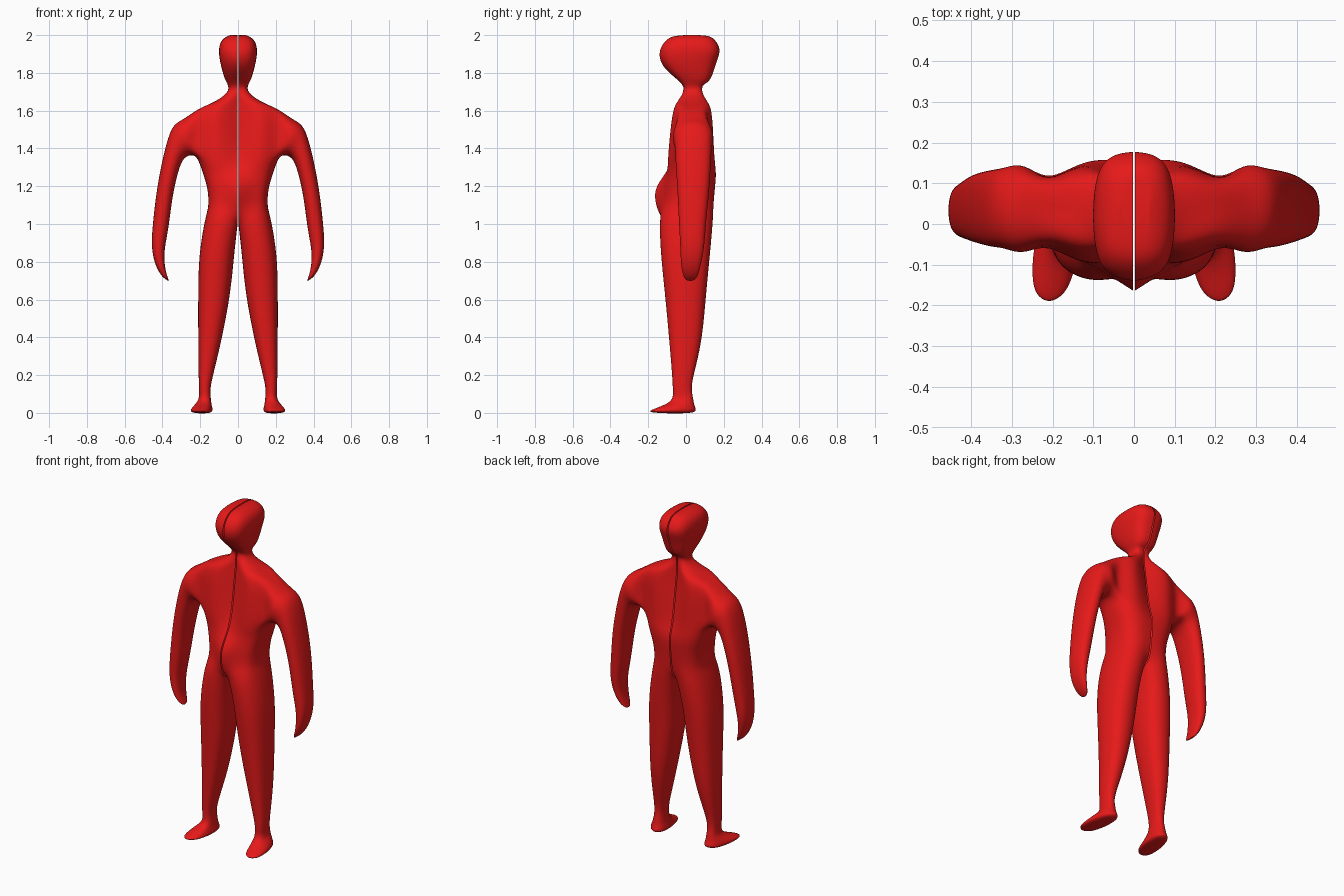
import bpy, bmesh
from math import cos, sin, pi
from mathutils import Vector

if "Cube" in bpy.data.objects:
    bpy.data.objects.remove(bpy.data.objects["Cube"])

SEAM = 0.003
bm = bmesh.new()


def leg_ring(z, x0, x1, y0, y1, tilt=0.0, shear=0.0):
    """Closed eight-sided ring; column 1 is the front, 3 the outside, 7 the inside."""
    cx, cy, rx, ry = (x0 + x1) / 2, (y0 + y1) / 2, (x1 - x0) / 2, (y1 - y0) / 2
    ring = []
    for c in range(8):
        a = (c - 3) * pi / 4
        k = 1.06 if c % 2 == 0 else 1.0
        dy = ry * k * sin(a)
        ring.append((cx + rx * k * cos(a) - shear * dy, cy + dy, z + tilt * (cy + dy)))
    return ring


def torso_ring(z, w, f0, f1, b1, b0, zs=None, tilt=0.0, crotch=False):
    """Half ring from the front seam round the side to the back seam."""
    zs = z if zs is None else zs
    m = (f1 + b1) / 2
    pts = [(SEAM, f0, z), (w * 0.5, f1, (z + zs) / 2),
           (w * 0.88, m + 0.7 * (f1 - m), zs), (w, m, zs),
           (w * 0.88, m + 0.7 * (b1 - m), zs),
           (w * 0.5, b1, (z + zs) / 2), (SEAM, b0, z)]
    pts = [(x, y, h + tilt * y) for x, y, h in pts]
    return pts + [(SEAM, 0.0, z - 0.015) if crotch else None]


# Foot and leg, then torso, neck and head
rings = [
    leg_ring(0.003, 0.145, 0.238, -0.175, 0.040, 0.0, 0.13),
    leg_ring(0.032, 0.140, 0.242, -0.172, 0.045, 0.07, 0.13),
    leg_ring(0.068, 0.143, 0.212, -0.085, 0.038, 0.1),
    leg_ring(0.120, 0.146, 0.206, -0.070, 0.031),
    leg_ring(0.200, 0.132, 0.208, -0.073, 0.040),
    leg_ring(0.380, 0.090, 0.210, -0.088, 0.080),
    leg_ring(0.620, 0.045, 0.210, -0.110, 0.105),
    leg_ring(0.830, 0.021, 0.203, -0.130, 0.125),
    torso_ring(1.01, 0.176, -0.105, -0.138, 0.141, 0.105, crotch=True),
    torso_ring(1.10, 0.157, -0.156, -0.120, 0.143, 0.140),
    torso_ring(1.19, 0.163, -0.157, -0.112, 0.150, 0.150),
    torso_ring(1.27, 0.186, -0.108, -0.098, 0.156, 0.152),
    torso_ring(1.35, 0.218, -0.072, -0.095, 0.151, 0.130),
    torso_ring(1.46, 0.235, -0.048, -0.088, 0.147, 0.112),
    torso_ring(1.57, 0.215, -0.032, -0.070, 0.136, 0.095, zs=1.602),
    torso_ring(1.648, 0.125, -0.020, -0.045, 0.113, 0.085),
    torso_ring(1.695, 0.060, -0.018, -0.015, 0.087, 0.085),
    torso_ring(1.735, 0.054, -0.018, -0.015, 0.090, 0.090),
    torso_ring(1.780, 0.072, -0.075, -0.065, 0.122, 0.128, tilt=-0.12),
    torso_ring(1.850, 0.092, -0.128, -0.113, 0.148, 0.158),
    torso_ring(1.920, 0.100, -0.137, -0.125, 0.168, 0.178),
    torso_ring(1.975, 0.083, -0.100, -0.090, 0.142, 0.150),
    torso_ring(1.998, 0.045, -0.035, -0.030, 0.090, 0.095),
]
ARM = 13                       # middle ring of the arm opening
rings[ARM][3] = None

grid = [[bm.verts.new(p) if p else None for p in r] for r in rings]


def loft(lower, upper):
    for c in range(8):
        d = (c + 1) % 8
        quad = (lower[c], lower[d], upper[d], upper[c])
        if all(quad):
            bm.faces.new(quad)


for lower, upper in zip(grid, grid[1:]):
    loft(lower, upper)
bm.faces.new(grid[0][::-1])                       # sole
t = grid[-1]                                      # crown
bm.faces.new((t[0], t[1], t[5], t[6]))
bm.faces.new((t[1], t[2], t[4], t[5]))
bm.faces.new((t[2], t[3], t[4]))

# Arm: outer x,z / inner x,z / front y, back y
lo, mid, up = grid[ARM - 1], grid[ARM], grid[ARM + 1]
prev = [up[3], up[4], mid[4], lo[4], lo[3], lo[2], mid[2], up[2]]
arm = [
    (0.285, 1.558, 0.252, 1.362, -0.070, 0.143),
    (0.342, 1.515, 0.288, 1.343, -0.060, 0.138),
    (0.383, 1.405, 0.315, 1.280, -0.055, 0.132),
    (0.424, 1.210, 0.345, 1.150, -0.045, 0.122),
    (0.449, 1.010, 0.368, 0.985, -0.036, 0.105),
    (0.455, 0.880, 0.386, 0.880, -0.030, 0.095),
    (0.436, 0.785, 0.389, 0.805, -0.026, 0.080),
    (0.402, 0.724, 0.381, 0.748, -0.016, 0.065),
    (0.374, 0.702, 0.370, 0.710, 0.000, 0.045),
]
for xo, zo, xi, zi, y0, y1 in arm:
    ring = []
    for k in range(8):
        a = k * pi / 4
        s = 1.06 if k % 2 else 1.0
        u = 0.5 + 0.5 * s * cos(a)
        y = (y0 + y1) / 2 + s * sin(a) * (y1 - y0) / 2
        ring.append(bm.verts.new((xi + (xo - xi) * u, y, zi + (zo - zi) * u)))
    loft(prev, ring)
    prev = ring
bm.faces.new(prev)                                # fingertip

bmesh.ops.recalc_face_normals(bm, faces=bm.faces)
for f in bm.faces:
    f.smooth = True
mesh = bpy.data.meshes.new("body")
bm.to_mesh(mesh)
bm.free()
body = bpy.data.objects.new("body", mesh)
bpy.context.collection.objects.link(body)

# Subdivide, pushing the cage out so the smooth surface meets the measured rings
sub = body.modifiers.new("smooth", 'SUBSURF')
sub.levels = 1
targets = [v.co.copy() for v in mesh.vertices]
for _ in range(4):
    bpy.context.view_layer.update()
    ev = body.evaluated_get(bpy.context.evaluated_depsgraph_get())
    hit = [Vector(v.co) for v in ev.data.vertices[:len(targets)]]
    for v, goal, h in zip(mesh.vertices, targets, hit):
        v.co += 0.75 * (goal - h)
    mesh.update()
    body.update_tag()
sub.levels = sub.render_levels = 3

# Other half, left unwelded to keep the centre seam
mirror = body.modifiers.new("other_half", 'MIRROR')
mirror.use_mirror_merge = False

red = bpy.data.materials.new("red")
red.diffuse_color = (0.8, 0.01, 0.01, 1)
red.use_nodes = True
red.node_tree.nodes["Principled BSDF"].inputs["Base Color"].default_value = red.diffuse_color
mesh.materials.append(red)
